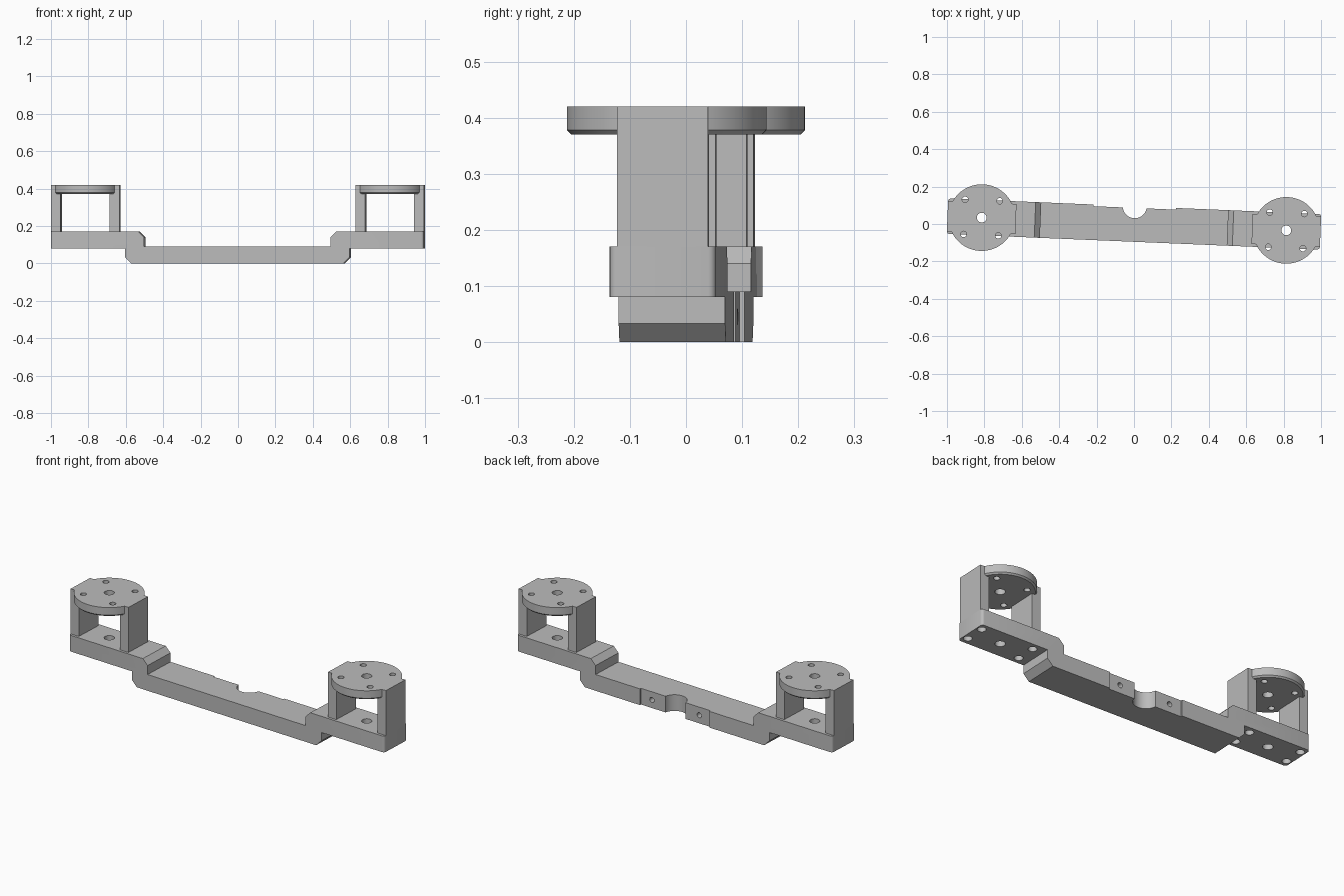
import bpy, bmesh, math
from mathutils import Matrix

if "Cube" in bpy.data.objects:
    bpy.data.objects.remove(bpy.data.objects["Cube"])

TILT = math.radians(-2.4)      # whole part is turned slightly in plan
CX = 0.815                     # distance of each mount from the middle

grey = bpy.data.materials.new("plain grey")
grey.diffuse_color = (0.5, 0.5, 0.5, 1)
grey.use_nodes = True
grey.node_tree.nodes["Principled BSDF"].inputs["Base Color"].default_value = grey.diffuse_color


def finish(name, bm):
    bmesh.ops.recalc_face_normals(bm, faces=bm.faces)
    me = bpy.data.meshes.new(name)
    bm.to_mesh(me)
    bm.free()
    me.materials.append(grey)
    ob = bpy.data.objects.new(name, me)
    bpy.context.collection.objects.link(ob)
    return ob


def add_box(bm, x0, x1, y0, y1, z0, z1):
    m = Matrix.Translation(((x0 + x1) / 2, (y0 + y1) / 2, (z0 + z1) / 2))
    m = m @ Matrix.Diagonal((x1 - x0, y1 - y0, z1 - z0, 1))
    bmesh.ops.create_cube(bm, size=1, matrix=m)


def add_cyl(bm, x, y, z, r, h, seg=32, along_y=False, r_low=None):
    m = Matrix.Translation((x, y, z))
    if along_y:
        m = m @ Matrix.Rotation(math.pi / 2, 4, 'X')
    bmesh.ops.create_cone(bm, cap_ends=True, segments=seg, radius1=r_low or r,
                          radius2=r, depth=h, matrix=m)


def boolean(ob, tool, op):
    mod = ob.modifiers.new(op.lower(), 'BOOLEAN')
    mod.operation, mod.object, mod.solver = op, tool, 'EXACT'
    mod.use_self = True
    bpy.context.view_layer.objects.active = ob
    bpy.ops.object.modifier_apply(modifier=mod.name)
    bpy.data.objects.remove(tool)


# Bar: stepped side profile pushed through the depth
half = [(0.567, 0), (0.6, 0.033), (0.6, 0.08), (0.998, 0.08),
        (0.998, 0.17), (0.53, 0.17), (0.5, 0.14), (0.5, 0.09)]
profile = half + [(-x, z) for x, z in reversed(half)]
bm = bmesh.new()
face = bm.faces.new([bm.verts.new((x, -0.095, z)) for x, z in profile])
ext = bmesh.ops.extrude_face_region(bm, geom=[face])
bmesh.ops.translate(bm, vec=(0, 0.19, 0),
                    verts=[v for v in ext["geom"] if isinstance(v, bmesh.types.BMVert)])
corners = [e for e in bm.edges if all(abs(v.co.x) > 0.99 for v in e.verts)
           and abs(e.verts[0].co.z - e.verts[1].co.z) > 0.05]
bmesh.ops.bevel(bm, geom=corners, offset=0.014, segments=4, profile=0.5, affect='EDGES')
bar = finish("stepped_bar", bm)

# Shallow rear pad, centre notch, pad holes and base holes
bm = bmesh.new()
add_box(bm, -0.22, 0.22, 0.086, 0.2, -0.05, 0.2)
boolean(bar, finish("pad_cutter", bm), 'DIFFERENCE')
bm = bmesh.new()
add_cyl(bm, 0, 0.095, 0.05, 0.064, 0.3, 64)
for s in (-1, 1):
    add_cyl(bm, s * 0.15, 0.09, 0.045, 0.014, 0.12, 24, along_y=True)
    add_cyl(bm, s * CX, 0, 0.12, 0.026, 0.3)
    for dx in (-0.155, 0.155):
        for y in (-0.055, 0.055):
            add_cyl(bm, s * CX + dx, y, 0.08, 0.022, 0.1)
boolean(bar, finish("hole_cutter", bm), 'DIFFERENCE')

# Mounts: round plate carried by two posts, one at each end
parts = [bar]
for s, side in ((-1, "left"), (1, "right")):
    cx = s * CX
    bm = bmesh.new()
    add_cyl(bm, cx, 0, 0.399, 0.178, 0.042, 96)
    low = [f for f in bm.faces if f.normal.z < -0.9]
    # small chamfer under the rim
    ext = bmesh.ops.extrude_face_region(bm, geom=low)
    rim = [v for v in ext["geom"] if isinstance(v, bmesh.types.BMVert)]
    bmesh.ops.delete(bm, geom=low, context='FACES_ONLY')
    for v in rim:
        v.co.z -= 0.008
        v.co.x = cx + (v.co.x - cx) * 0.955
        v.co.y *= 0.955
    plate = finish(side + "_mount", bm)
    for d in (-1, 1):
        bm = bmesh.new()
        xs = sorted((cx + d * 0.131, cx + d * 0.183))
        add_box(bm, xs[0], xs[1], -0.081, 0.081, 0.17, 0.42)
        boolean(plate, finish("post", bm), 'UNION')
    bm = bmesh.new()
    add_cyl(bm, cx, 0, 0.4, 0.026, 0.1)
    for k in range(4):
        a = math.pi / 4 + k * math.pi / 2
        add_cyl(bm, cx + 0.131 * math.cos(a), 0.131 * math.sin(a), 0.4, 0.016, 0.1, 24)
    boolean(plate, finish("plate_hole_cutter", bm), 'DIFFERENCE')
    parts.append(plate)

# Turn everything in plan and smooth the round walls
for ob in parts:
    ob.data.transform(Matrix.Rotation(TILT, 4, 'Z'))
    bpy.ops.object.select_all(action='DESELECT')
    ob.select_set(True)
    bpy.context.view_layer.objects.active = ob
    bpy.ops.object.shade_smooth_by_angle(angle=math.radians(28))
